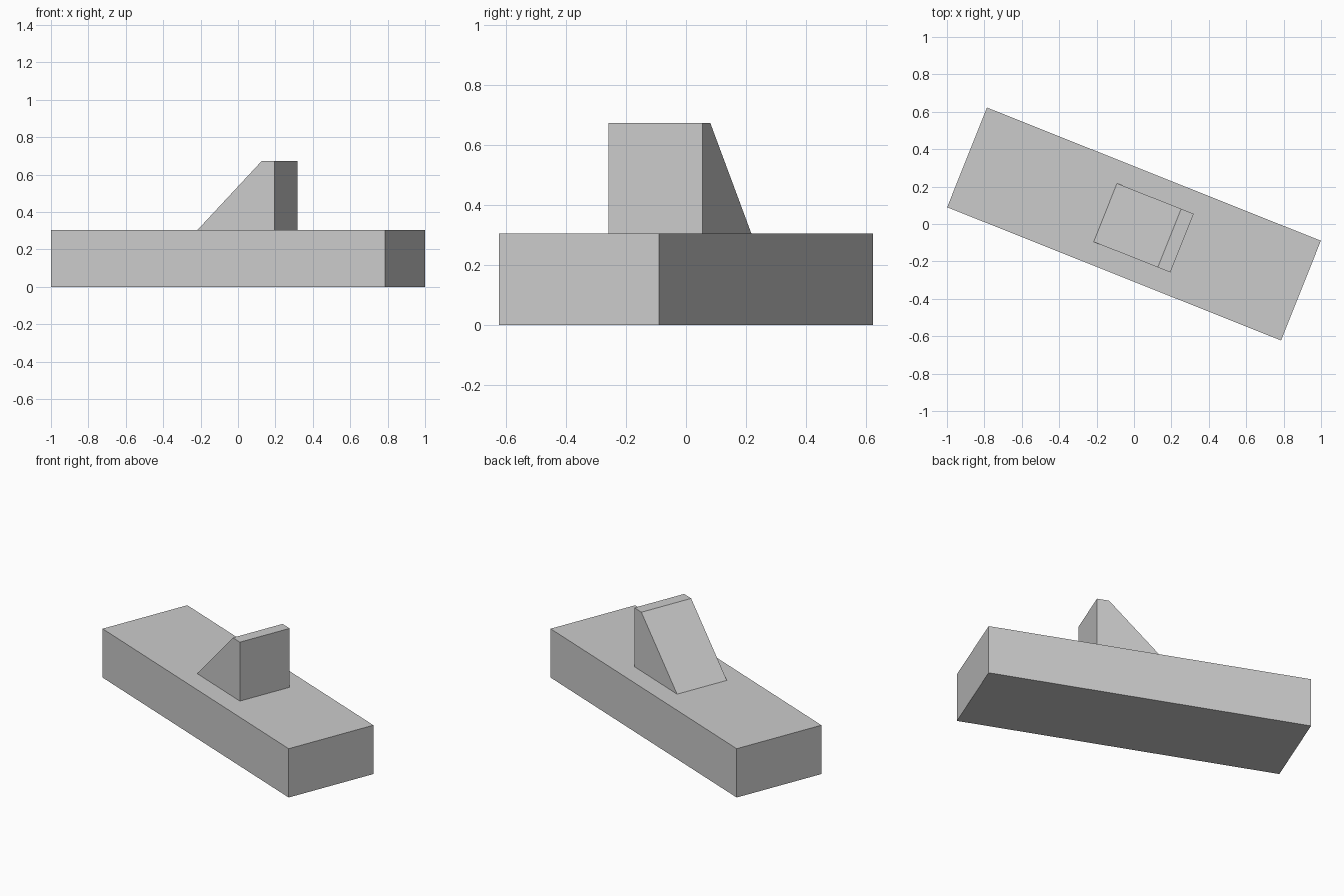
import bpy
import bmesh
from math import radians
from mathutils import Matrix

if "Cube" in bpy.data.objects:
    bpy.data.objects.remove(bpy.data.objects["Cube"], do_unlink=True)

GREY = (0.6, 0.6, 0.6, 1.0)
YAW = Matrix.Rotation(radians(-21.75), 4, "Z")
BASE_TOP = 0.305

grey = bpy.data.materials.new("light grey")
grey.use_nodes = True
grey.diffuse_color = GREY
grey.node_tree.nodes["Principled BSDF"].inputs["Base Color"].default_value = GREY


def extrude_profile(name, profile, width):
    """Extrude a closed (length, height) profile evenly across the width."""
    bm = bmesh.new()
    side = bm.faces.new([bm.verts.new((x, -width / 2, z)) for x, z in profile])
    grown = bmesh.ops.extrude_face_region(bm, geom=[side])["geom"]
    verts = [v for v in grown if isinstance(v, bmesh.types.BMVert)]
    bmesh.ops.translate(bm, verts=verts, vec=(0, width, 0))
    bmesh.ops.recalc_face_normals(bm, faces=bm.faces)
    mesh = bpy.data.meshes.new(name)
    bm.to_mesh(mesh)
    bm.free()
    mesh.materials.append(grey)
    obj = bpy.data.objects.new(name, mesh)
    obj.matrix_world = YAW
    bpy.context.collection.objects.link(obj)
    return obj


# Long rectangular base block
extrude_profile("base_block",
                [(-0.961, 0), (0.961, 0), (0.961, BASE_TOP), (-0.961, BASE_TOP)], 0.574)

# Wedge on top: sloped on one end, upright on the other
extrude_profile("wedge",
                [(-0.165, BASE_TOP), (0.276, BASE_TOP), (0.276, 0.673), (0.204, 0.673)], 0.337)
